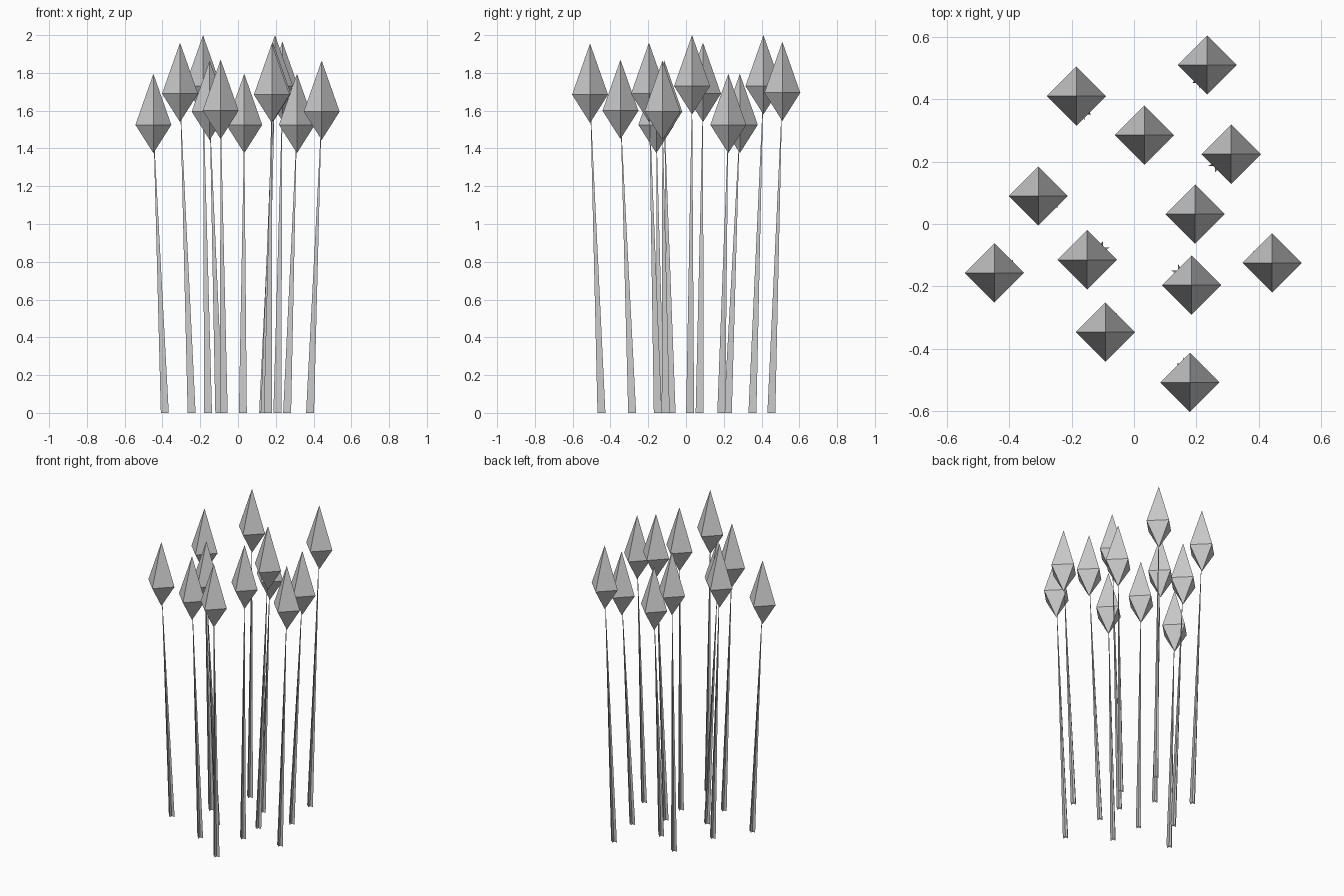
import bpy, bmesh
from mathutils import Vector

cube = bpy.data.objects.get("Cube")
if cube:
    bpy.data.objects.remove(cube, do_unlink=True)

grey = bpy.data.materials.new("plain grey")
grey.use_nodes = True
colour = (0.6, 0.6, 0.6, 1)
grey.diffuse_color = colour
grey.node_tree.nodes["Principled BSDF"].inputs["Base Color"].default_value = colour

RADIUS, UPPER, LOWER = 0.095, 0.27, 0.15   # bud half width, heights above and below its widest ring
LEAN, HALF = 0.064, 0.021                  # outward lean of a stem, half width of its foot


def finish(bm, name):
    mesh = bpy.data.meshes.new(name)
    bm.to_mesh(mesh)
    bm.free()
    mesh.materials.append(grey)
    bpy.context.collection.objects.link(bpy.data.objects.new(name, mesh))


def make_bud(name, x, y, tip):
    # four-sided bud, pointed at both ends
    bm = bmesh.new()
    mid = tip - UPPER
    ring = [bm.verts.new((x + dx * RADIUS, y + dy * RADIUS, mid))
            for dx, dy in ((1, 0), (0, 1), (-1, 0), (0, -1))]
    top = bm.verts.new((x, y, tip))
    bottom = bm.verts.new((x, y, mid - LOWER))
    for i in range(4):
        a, b = ring[i], ring[(i + 1) % 4]
        bm.faces.new((a, b, top))
        bm.faces.new((b, a, bottom))
    finish(bm, name)


def make_stem(name, x, y, tip):
    # two crossed tapering blades, leaning away from the middle of the clump
    bm = bmesh.new()
    head = Vector((x, y, 0))
    foot = head - head.normalized() * LEAN
    apex = Vector((x, y, tip - UPPER))
    for side in (Vector((HALF, 0, 0)), Vector((0, HALF, 0))):
        bm.faces.new([bm.verts.new(p) for p in (foot - side, foot + side, apex)])
    finish(bm, name)


# bud position and tip height of each stalk
stalks = [
    (0.235, 0.51, 1.965), (-0.185, 0.41, 2.0), (0.033, 0.285, 1.795),
    (0.312, 0.224, 1.795), (-0.307, 0.09, 1.96), (0.196, 0.032, 2.0),
    (-0.15, -0.115, 1.865), (-0.448, -0.157, 1.795), (0.185, -0.196, 1.96),
    (0.443, -0.125, 1.865), (-0.092, -0.347, 1.87), (0.179, -0.508, 1.955),
]
for i, (x, y, tip) in enumerate(stalks, 1):
    make_bud(f"bud_{i}", x, y, tip)
    make_stem(f"stem_{i}", x, y, tip)
